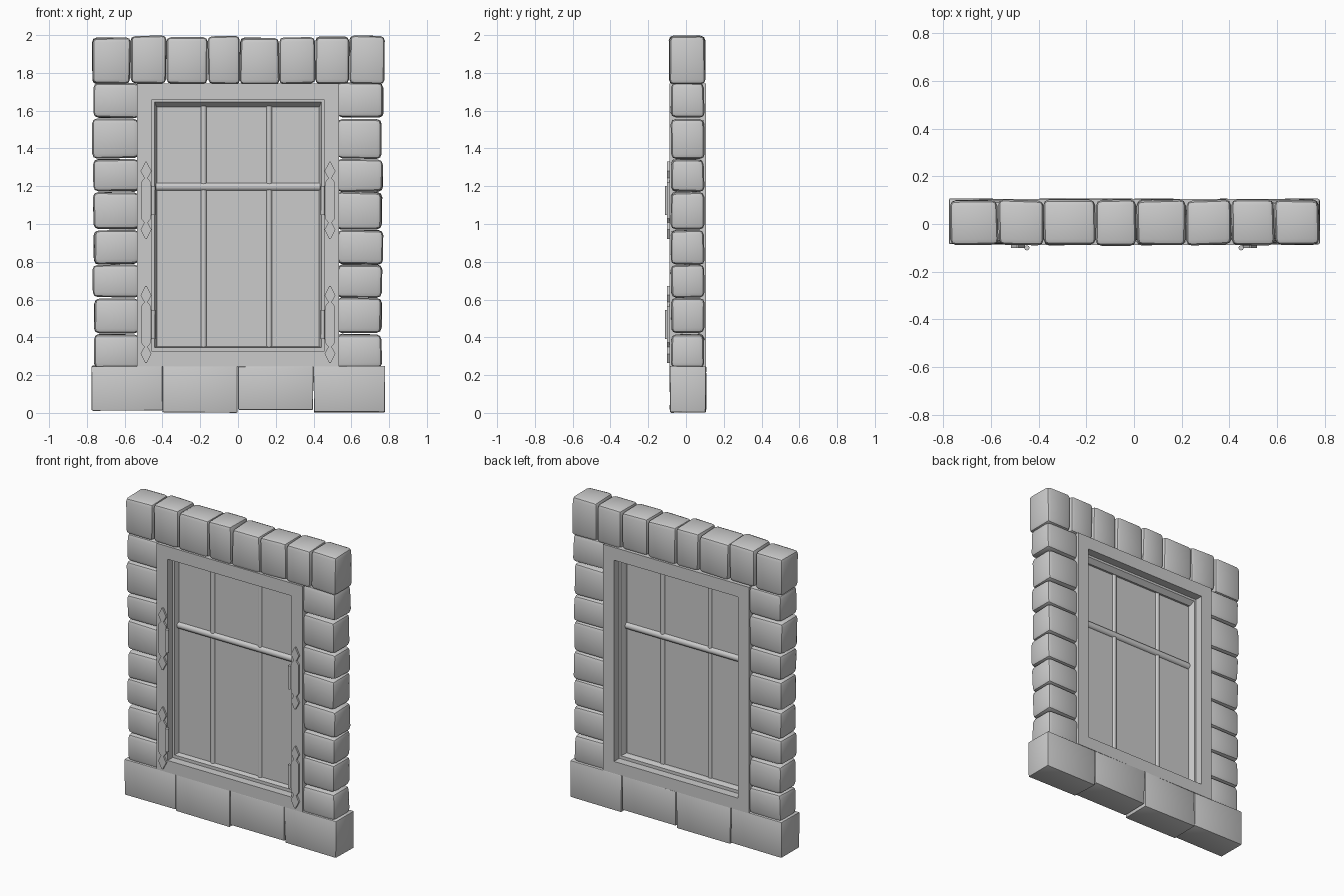
import bpy, bmesh, math, random
from mathutils import Matrix, Vector

random.seed(4)
if "Cube" in bpy.data.objects:
    bpy.data.objects.remove(bpy.data.objects["Cube"], do_unlink=True)

grey = bpy.data.materials.new("stone grey")
grey.use_nodes = True
COLOUR = (0.6, 0.6, 0.6, 1)
grey.diffuse_color = COLOUR
grey.node_tree.nodes["Principled BSDF"].inputs["Base Color"].default_value = COLOUR


def finish(name, bm, smooth=None):
    bmesh.ops.recalc_face_normals(bm, faces=bm.faces)
    mesh = bpy.data.meshes.new(name)
    bm.to_mesh(mesh)
    bm.free()
    mesh.materials.append(grey)
    ob = bpy.data.objects.new(name, mesh)
    bpy.context.scene.collection.objects.link(ob)
    if smooth:
        bpy.ops.object.select_all(action="DESELECT")
        ob.select_set(True)
        bpy.context.view_layer.objects.active = ob
        bpy.ops.object.shade_smooth_by_angle(angle=math.radians(smooth))
    return ob


def block(name, x, y, z, bevel=0.0, jitter=0.0, smooth=None):
    """Box between (low, high) pairs, with uneven corners and worn edges."""
    bm = bmesh.new()
    bmesh.ops.create_cube(bm, size=1)
    for v in bm.verts:
        inward = -v.co.copy()
        for i, (a, b) in enumerate((x, y, z)):
            v.co[i] = (a + b) / 2 + v.co[i] * (b - a)
            v.co[i] += math.copysign(random.uniform(0, jitter), inward[i])
    if bevel:
        bmesh.ops.bevel(bm, geom=bm.edges[:], offset=bevel, segments=2,
                        profile=0.5, affect="EDGES", clamp_overlap=True)
    return finish(name, bm, smooth)


def window_ring(name, loops):
    """Closed ring lofted through rectangles (half width, low z, high z, y)."""
    bm = bmesh.new()
    rings = [[bm.verts.new((sx * w, y, z)) for sx, z in
              ((-1, lo), (1, lo), (1, hi), (-1, hi))] for w, lo, hi, y in loops]
    for a, b in zip(rings, rings[1:] + rings[:1]):
        for i in range(4):
            j = (i + 1) % 4
            bm.faces.new((a[i], a[j], b[j], b[i]))
    return finish(name, bm)


def rod(name, start, end, radius, sides=8):
    start, end = Vector(start), Vector(end)
    axis = end - start
    bm = bmesh.new()
    turn = axis.to_track_quat("Z", "Y").to_matrix().to_4x4()
    bmesh.ops.create_cone(bm, cap_ends=True, segments=sides, radius1=radius,
                          radius2=radius, depth=axis.length,
                          matrix=Matrix.Translation((start + end) / 2) @ turn)
    return finish(name, bm, 50)


# Side stones
breaks = [0.235, 0.42, 0.61, 0.785, 0.97, 1.17, 1.345, 1.56, 1.75]
for side, label in ((1, "left"), (-1, "right")):
    for i, (lo, hi) in enumerate(zip(breaks, breaks[1:])):
        shift = random.uniform(-0.006, 0.006)
        xs = sorted((side * 0.52, side * (0.768 + shift)))
        block(f"{label}_stone_{i + 1}", xs, (-0.083, 0.1),
              (lo - 0.002, hi + 0.002), 0.026, 0.008, 40)

# Lintel stones
cuts = [-0.775, -0.57, -0.38, -0.16, 0.01, 0.22, 0.41, 0.59, 0.775]
tops = [1.99, 2.0, 1.99, 2.0, 1.99, 1.99, 1.995, 2.0]
for i, (a, b) in enumerate(zip(cuts, cuts[1:])):
    block(f"lintel_stone_{i + 1}", (a - 0.003, b + 0.003), (-0.092, 0.105),
          (1.738, tops[i]), 0.024, 0.008, 40)

# Sill stones
sills = [-0.78, -0.4, 0.0, 0.4, 0.78]
bases = [0.01, 0.0, 0.015, 0.0]
for i, (a, b) in enumerate(zip(sills, sills[1:])):
    block(f"sill_stone_{i + 1}", (a - 0.002 * (i > 0), b + 0.002 * (i < 3)),
          (-0.088, 0.108), (bases[i], 0.25), 0.006, 0.006, 40)

# Casing and sash
window_ring("window_casing", [(0.535, 0.245, 1.745, -0.088), (0.455, 0.325, 1.66, -0.088),
                              (0.455, 0.325, 1.66, 0.105), (0.535, 0.245, 1.745, 0.105)])
window_ring("window_sash", [(0.456, 0.324, 1.661, -0.035), (0.442, 0.345, 1.645, -0.035),
                            (0.43, 0.352, 1.62, -0.005), (0.43, 0.352, 1.62, 0.02),
                            (0.442, 0.345, 1.645, 0.05), (0.456, 0.324, 1.661, 0.05)])
block("glass_pane", (-0.435, 0.435), (-0.003, 0.007), (0.345, 1.625))

# Glazing bars
for x, label in ((-0.182, "right"), (0.165, "left")):
    rod(f"{label}_upright_bar", (x, 0.002, 0.345), (x, 0.002, 1.625), 0.017)
rod("cross_bar", (-0.435, 0.002, 1.197), (0.435, 0.002, 1.197), 0.023)

# Hinges: half outline of the plate (offset from middle, half width)
outline = [(0.205, 0.003), (0.155, 0.029), (0.118, 0.009), (0.095, 0.027)]
outline += [(-z, w) for z, w in reversed(outline)]
for side, label in ((1, "left"), (-1, "right")):
    for mid, level in ((1.125, "upper"), (0.468, "lower")):
        bm = bmesh.new()
        cx = side * 0.487
        points = [(cx + w, mid + z) for z, w in outline]
        points += [(cx - w, mid + z) for z, w in reversed(outline)]
        face = bm.faces.new([bm.verts.new((x, -0.084, z)) for x, z in points])
        new = bmesh.ops.extrude_face_region(bm, geom=[face])["geom"]
        bmesh.ops.translate(bm, vec=(0, -0.016, 0),
                            verts=[v for v in new if isinstance(v, bmesh.types.BMVert)])
        finish(f"{label}_{level}_hinge_plate", bm)
        rod(f"{label}_{level}_hinge_barrel", (side * 0.449, -0.1, mid - 0.077),
            (side * 0.449, -0.1, mid + 0.077), 0.011)
